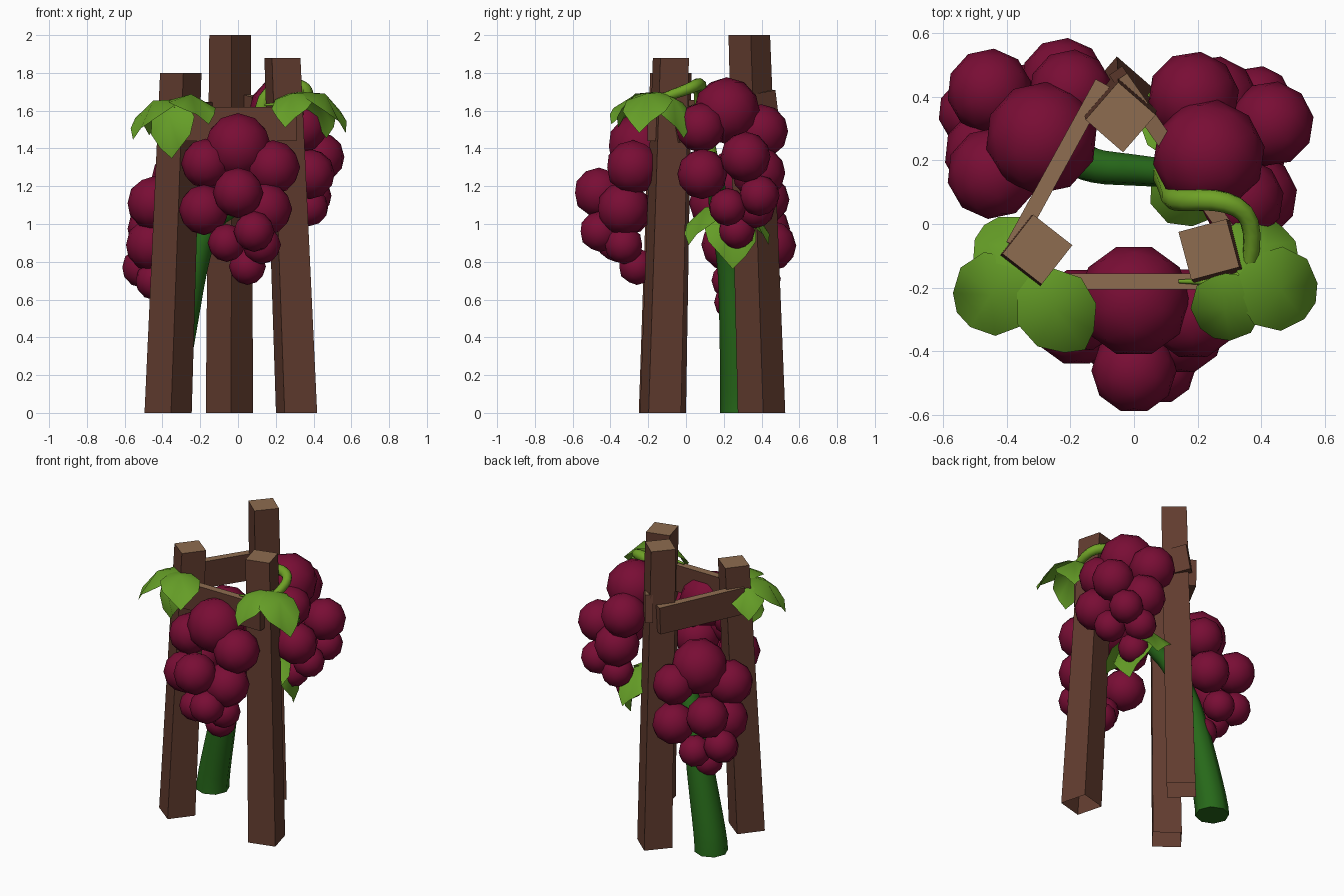
import bpy, bmesh, math
from mathutils import Vector, Matrix

if "Cube" in bpy.data.objects:
    bpy.data.objects.remove(bpy.data.objects["Cube"])


def material(name, rgb):
    m = bpy.data.materials.new(name)
    m.diffuse_color = (*rgb, 1)
    m.use_nodes = True
    m.node_tree.nodes["Principled BSDF"].inputs["Base Color"].default_value = m.diffuse_color
    return m


BARK = material("bark", (0.12, 0.045, 0.028))
CUT = material("cut_wood", (0.27, 0.15, 0.08))
BERRY = material("berry", (0.19, 0.004, 0.035))
STEM = material("stem", (0.02, 0.14, 0.01))
SHOOT = material("shoot", (0.16, 0.36, 0.02))
LEAF = material("leaf", (0.13, 0.34, 0.02))


def add_object(name, bm, mats, smooth=False):
    me = bpy.data.meshes.new(name)
    bmesh.ops.recalc_face_normals(bm, faces=bm.faces)
    for f in bm.faces:
        f.smooth = smooth
        if CUT in mats and f.normal.z > 0.8:
            f.material_index = 1
    bm.to_mesh(me)
    bm.free()
    for m in mats:
        me.materials.append(m)
    ob = bpy.data.objects.new(name, me)
    bpy.context.collection.objects.link(ob)
    return ob


# Leaning, tapered square posts, open underneath
def post(name, foot, top, height, angle):
    bm = bmesh.new()
    rings = []
    for (x, y), z, side in ((foot, 0, 0.178), (top, height, 0.156)):
        r = side / math.sqrt(2)
        rings.append([bm.verts.new((x + r * math.cos(math.radians(angle + 45 + 90 * i)),
                                    y + r * math.sin(math.radians(angle + 45 + 90 * i)), z))
                      for i in range(4)])
    for i in range(4):
        j = (i + 1) % 4
        bm.faces.new((rings[0][i], rings[0][j], rings[1][j], rings[1][i]))
    bm.faces.new(rings[1])
    add_object(name, bm, [BARK, CUT])


post("left_post", (-0.37, -0.125), (-0.303, -0.08), 1.80, -38)
post("right_post", (0.31, -0.135), (0.235, -0.08), 1.88, 15)
post("back_post", (-0.045, 0.40), (-0.042, 0.335), 2.00, 49)


# Rails joining the posts
def rail(name, a, b):
    a, b = Vector(a), Vector(b)
    d = b - a
    rot = d.to_track_quat('X', 'Z').to_matrix().to_4x4()
    bm = bmesh.new()
    bmesh.ops.create_cube(bm, size=1, matrix=Matrix.Translation((a + b) / 2) @ rot
                          @ Matrix.Diagonal((d.length, 0.05, 0.18, 1)))
    add_object(name, bm, [BARK, CUT])


rail("front_rail", (-0.34, -0.18, 1.53), (0.31, -0.18, 1.53))
rail("left_rail", (-0.38, -0.07, 1.57), (-0.10, 0.44, 1.55))
rail("right_rail", (-0.05, 0.47, 1.62), (0.32, -0.06, 1.52))

# Berry bunch: out, sideways, height, radius
BUNCH = [(0, 0, 1.41, 0.172), (0.03, -0.17, 1.32, 0.128), (0.04, 0.185, 1.30, 0.14),
         (0.22, 0, 1.165, 0.13), (0.07, -0.18, 1.075, 0.13), (0.09, 0.145, 1.08, 0.138),
         (0.13, -0.06, 0.90, 0.098), (0.215, 0.085, 0.96, 0.105), (0.09, 0.125, 0.89, 0.10),
         (0.02, 0.05, 0.775, 0.095)]


def berries(name, x, y, dz, angle):
    bm = bmesh.new()
    place = Matrix.Translation((x, y, dz)) @ Matrix.Rotation(math.radians(angle), 4, 'Z')
    for u, v, z, r in BUNCH:
        bmesh.ops.create_icosphere(bm, subdivisions=2, radius=r * 1.03,
                                   matrix=place @ Matrix.Translation((u, v, z)))
    add_object(name, bm, [BERRY], True)


berries("front_berries", 0, -0.24, 0, -90)
berries("right_berries", 0.235, 0.215, 0.19, 27)
berries("left_berries", -0.29, 0.27, -0.19, 138)


# Climbing stem, thinning into a shoot that curls round the right post
def vine(name, points, mat):
    cu = bpy.data.curves.new(name, 'CURVE')
    cu.dimensions = '3D'
    cu.bevel_depth = 1
    cu.bevel_resolution = 2
    cu.use_fill_caps = True
    s = cu.splines.new('NURBS')
    s.points.add(len(points) - 1)
    for p, (x, y, z, r) in zip(s.points, points):
        p.co = (x, y, z, 1)
        p.radius = r
    s.order_u = 3
    s.use_endpoint_u = True
    s.resolution_u = 3
    ob = bpy.data.objects.new(name + "_path", cu)
    bpy.context.collection.objects.link(ob)
    dg = bpy.context.evaluated_depsgraph_get()
    me = bpy.data.meshes.new_from_object(ob.evaluated_get(dg))
    bpy.data.objects.remove(ob)
    me.materials.clear()
    me.materials.append(mat)
    for f in me.polygons:
        f.use_smooth = len(f.vertices) == 4
    bpy.context.collection.objects.link(bpy.data.objects.new(name, me))


vine("stem", [(-0.39, 0.285, 0, 0.105), (-0.39, 0.285, 0.06, 0.103), (-0.30, 0.265, 0.48, 0.088),
              (-0.23, 0.24, 0.80, 0.072), (-0.14, 0.18, 1.03, 0.055), (0.0, 0.17, 1.10, 0.05),
              (0.10, 0.16, 1.22, 0.045)], STEM)
vine("shoot", [(0.10, 0.16, 1.20, 0.045), (0.12, 0.11, 1.45, 0.04), (0.12, 0.07, 1.68, 0.036),
               (0.27, 0.08, 1.75, 0.035), (0.37, 0.03, 1.72, 0.03), (0.37, -0.12, 1.67, 0.025),
               (0.33, -0.19, 1.64, 0.018), (0.14, -0.18, 1.63, 0.006)], SHOOT)

# Broad, drooping leaves fanned out from a shared hub
HALF = [(0, 0, 0), (0.02, 0.07, -0.01), (0.10, 0.13, -0.04), (0.19, 0.12, -0.09),
        (0.25, 0.06, -0.14), (0.27, 0, -0.20)]


def leaves(name, hub, fan):
    bm = bmesh.new()
    for yaw, pitch, size in fan:
        m = (Matrix.Translation(hub) @ Matrix.Rotation(math.radians(yaw), 4, 'Z')
             @ Matrix.Rotation(math.radians(pitch), 4, 'Y') @ Matrix.Scale(size, 4))
        outline = HALF + [(x, -y, z) for x, y, z in HALF[-2:0:-1]]
        ring = [bm.verts.new(m @ Vector(p)) for p in outline]
        mid = bm.verts.new(m @ Vector((0.14, 0, 0.0)))
        for i, v in enumerate(ring):
            bm.faces.new((mid, v, ring[(i + 1) % len(ring)]))
    add_object(name, bm, [LEAF], True)


leaves("left_leaves", (-0.325, -0.16, 1.66),
       [(133, 5, 0.85), (207, 3, 1.0), (246, 42, 0.95), (306, -12, 0.95)])
leaves("right_leaves", (0.33, -0.16, 1.70), [(47, 14, 0.95), (-20, 4, 1.0), (-112, 5, 0.85)])
leaves("lower_leaves", (0.10, 0.21, 1.10), [(-55, 5, 0.95), (15, 30, 1.1), (72, 5, 0.95)])
